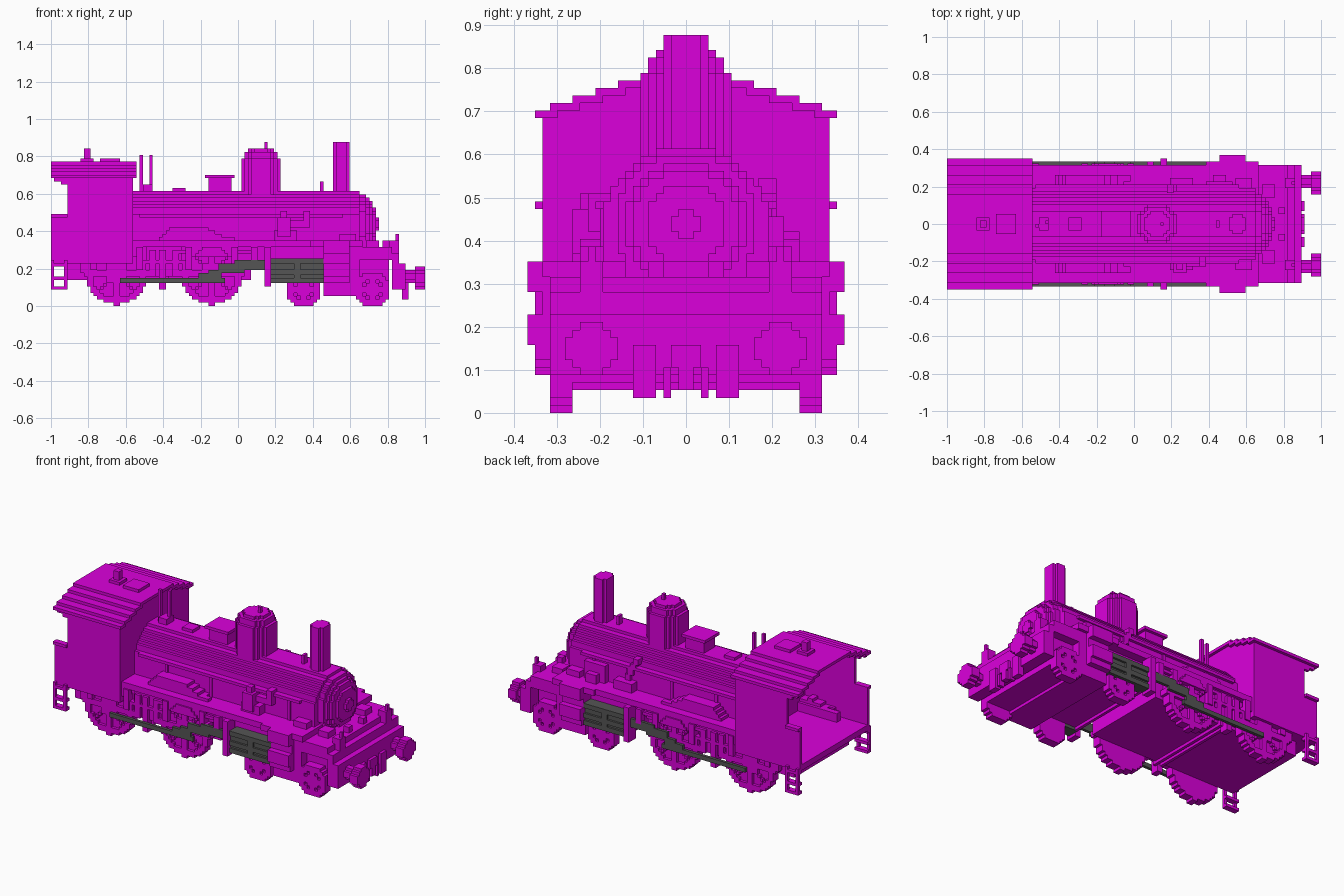
import bpy, bmesh, math
from mathutils import Vector

cube = bpy.data.objects.get("Cube")
if cube:
    bpy.data.objects.remove(cube, do_unlink=True)

U = 2 / 114  # size of one block; all dimensions below count blocks


def material(name, rgb):
    m = bpy.data.materials.new(name)
    m.use_nodes = True
    m.diffuse_color = (*rgb, 1)
    m.node_tree.nodes["Principled BSDF"].inputs["Base Color"].default_value = (*rgb, 1)
    return m


magenta = material("magenta", (0.71, 0, 0.71))
grey = material("dark grey", (0.09, 0.09, 0.09))


def part(name, boxes, mat=magenta, mirror=False):
    """One object from boxes (x0, x1, y0, y1, z0, z1), optionally mirrored in y."""
    bm = bmesh.new()
    if mirror:
        boxes = boxes + [(a, b, -d, -c, e, f) for a, b, c, d, e, f in boxes]
    for x0, x1, y0, y1, z0, z1 in boxes:
        lo, hi = Vector((x0, y0, z0)), Vector((x1, y1, z1))
        for v in bmesh.ops.create_cube(bm, size=1)["verts"]:
            v.co = ((lo + hi) / 2 + v.co * (hi - lo)) * U
    mesh = bpy.data.meshes.new(name)
    bm.to_mesh(mesh)
    bm.free()
    mesh.materials.append(mat)
    obj = bpy.data.objects.new(name, mesh)
    bpy.context.collection.objects.link(obj)


def rows(test, r):
    """Runs of blocks in a square grid where test(a, b) holds."""
    n = math.ceil(r)
    for j in range(-n, n):
        start = None
        for i in range(-n, n + 1):
            inside = i < n and test(i + 0.5, j + 0.5)
            if inside and start is None:
                start = i
            if not inside and start is not None:
                yield start, i, j
                start = None


def disc(axis, c, r, lo, hi, test=None):
    """Stepped disc around an axis, centre c in the two other directions."""
    test = test or (lambda a, b: math.hypot(a, b) < r)
    out = []
    for i0, i1, j in rows(test, r):
        a0, a1, b0, b1 = c[0] + i0, c[0] + i1, c[1] + j, c[1] + j + 1
        out.append({"x": (lo, hi, a0, a1, b0, b1), "y": (a0, a1, lo, hi, b0, b1),
                    "z": (a0, a1, b0, b1, lo, hi)}[axis])
    return out


def wheel(name, x, z, r, hub):
    """Solid web with raised rim, spokes and hub."""
    def spoked(a, b):
        d = math.hypot(a, b)
        spoke = min(abs(a), abs(b)) < 0.8 or abs(abs(a) - abs(b)) < 0.8
        return d < r and (d > r - 2.2 or d < hub or spoke)
    part(name, disc("y", (x, z), r, 15, 17) + disc("y", (x, z), r, 17, 18, spoked),
         mirror=True)


# Wheels
wheel("rear_driving_wheel", -37, 10, 9.6, 3)
wheel("front_driving_wheel", -8, 10, 9.6, 3)
wheel("rear_leading_wheel", 20, 5, 5.3, 2)
wheel("front_leading_wheel", 41, 5, 5.3, 2)

# Frame, bogie and deck
part("main_frame", [(-52, -32, -15, 15, 8, 15), (-32, 4, -15, 15, 8, 18),
                    (4, 9, -15, 15, 14, 18), (9, 26, -15, 15, 8, 18),
                    (26, 37, -15, 15, 3, 18), (37, 46, -15, 15, 4, 18)])
part("cross_stays", [(x, x + 1, -16, 16, 7, 9) for x in (-24, -22, 10)])
part("running_board", [(-32, 22, -18, 18, 18, 20), (22, 38, -19, 19, 18, 20)])
part("front_deck", [(35, 47, -18, 18, 14, 18), (47, 49, -18, 18, 13, 16),
                    (34, 39, -8, 8, 18, 20)])
part("front_beam", [(47, 51, -18, 18, 5, 13)])
part("lower_frame_rail", [(-48, 4, 14, 16, 14, 18)], mirror=True)

# Valve gear and springs along each side
gear = []
for x in (-37, -8):
    gear += [(x - 5 + k, x + 5 - k, 17, 18.5, 15 + k, 16 + k) for k in range(3)]
    gear += [(x + s * 7 - 1, x + s * 7 + 1, 17, 18.5, 11, 18) for s in (-1, 1)]
gear += [(x, x + 2, 16, 18, 9, 17) for x in (-46, -27, -20)]
gear += [(-24, -22, 15, 18, 5, 17), (-48, -44, 16, 18, 10, 14),
         (-30, -16, 17, 18, 13, 14), (-20, 4, 17, 18, 16, 17), (-28, -17, 15, 17, 9, 18)]
part("valve_gear", gear, mirror=True)

# Rods and slatted cylinders
part("connecting_rod", [(-36, -4, 18, 19, 7, 8.5), (-12, -5, 18, 19, 8.5, 10),
                        (-9, 2, 18, 19, 10, 11), (-6, 9, 18, 19, 11, 13),
                        (-1, 9, 18, 19, 13, 14)], grey, True)
part("cylinder", [(10, 26, 15, 18.3, 7, 14.5)]
     + [(10, 26, 18, 19, z, z + 1.6) for z in (7, 9.5, 12.9)]
     + [(17, 19, 18, 19, 7, 14.5)], grey, True)
part("cylinder_bracket", [(8, 10, 16, 20, 6, 18), (4, 6, 17, 19, 13, 18)], mirror=True)
part("cylinder_chest", [(26, 37, 14, 18, 3, 18), (26, 34, 18, 20, 7, 9),
                        (26, 34, 18, 21, 9, 13), (26, 34, 18, 19, 13, 16),
                        (26, 34, 15, 21, 16, 20)], mirror=True)

# Boiler and stepped smokebox door
part("boiler", disc("x", (0, 24), 11.2, -32, 37))
part("boiler_bands", [(x, x + 1, 10, 11.4, 20, 28) for x in (-20, -3, 14, 27)], mirror=True)
part("handrail", [(-30, 32, 11, 12, 27, 28)], mirror=True)
door = []
for r, x in ((9.4, 39), (8.2, 40), (7.2, 41), (5.2, 42), (1.9, 43)):
    door += disc("x", (0, 25), r, 36, x)
part("smokebox_door", door)

# Fittings on top of the boiler
part("chimney", [(29, 34, -2, 2, 34, 50), (30, 33, -3, 3, 34, 50)])
dome = []
for r, z in ((6.2, 45), (5.2, 47), (4.2, 48)):
    dome += disc("z", (7, 0), r, 33, z)
part("steam_dome", dome + [(8, 9, -0.5, 0.5, 47, 50)])
part("sand_box", [(-9, -2, -3, 3, 34, 39), (-10, -1, -4, 4, 39, 40)])
part("boiler_hatch", [(-20, -16, -2, 2, 34, 36)])
part("whistle_pipes", [(x, x + 1, y, y + 1, 34, 46) for x, y in ((-30, -1), (-27, 0))]
     + [(-29, -26, -2, 2, 34, 37)])
part("front_valve", [(25, 26, -1, 1, 34, 38)])

# Boxes, splashers and pump on the running board
part("splasher", [(-24 + k, -3 - 2 * k, 11, 15, 20 + k, 21 + k) for k in range(4)], mirror=True)
part("side_boxes", [(11, 18, 11, 14, 20, 23), (-20, -1, 13, 15, 20, 21),
                    (31, 36, 10, 14, 20, 22)], mirror=True)
part("pump", disc("z", (14, -13), 2.3, 21, 27) + [(13, 15, -14, -12, 20, 29)])
part("feed_box", [(22, 30, 11, 13, 20, 26), (24, 28, 13, 15, 20, 23)])
part("feed_pipe", [(10 + k, 12 + k, 9.5, 12, 29 - 2 * k, 31 - 2 * k) for k in range(5)])
part("injector", [(16, 22, -13, -10, 24, 26), (20, 22, -13, -10, 24, 29)])

# Cab with stepped arched roof, open at the back
part("cab_floor", [(-57, -32, -19, 19, 13, 15)])
part("cab_side", [(-57, -32, 18, 19, 13, 27), (-52, -32, 18, 19, 27, 40),
                  (-57, -52, 18, 20, 27, 28), (-56, -52, 18, 19, 38, 40),
                  (-54, -52, 18, 19, 37, 38)], mirror=True)
half = [20, 18, 15, 12, 9]
part("cab_front", [(-33, -32, -19, 19, 13, 40)]
     + [(-33, -32, -h, h, 39 + k, 40 + k) for k, h in enumerate(half) if k])
roof = [(-57, -31, half[k + 1] - 1, half[k], 39 + k, 40 + k) for k in range(4)]
part("cab_roof", roof + [(-57, -31, 0, 9, 43, 44)], mirror=True)
part("roof_hatch", [(-42, -36, -3, 3, 44, 45)])
part("roof_vent", [(-48, -44, -2, 2, 44, 45), (-47, -45, -1, 1, 45, 48)])

# Ladders below the cab
part("cab_ladder", [(x, x + 1, 19, 20, 5, 14) for x in (-57, -53)]
     + [(-57, -52, 18, 20, z, z + 1) for z in (5, 8, 12)], mirror=True)

# Buffers, coupling and guard irons
part("buffer", disc("x", (13, 9), 1.6, 50, 55)
     + [(54, 57, 9 + k, 16 - k, 7 - k, 10 + k) for k in range(3)], mirror=True)
part("coupling", [(50, 52, -2, 2, 6, 9), (50, 52, -1, 1, 3, 6), (49, 51, -3, 3, 5, 9)])
part("guard_iron", [(50, 52, 4, 7, 2, 9), (50, 52, 2, 3, 2, 6)], mirror=True)
part("lamp", [(46, 49, 11, 14, 16, 20), (48, 49, 12, 13, 20, 22)], mirror=True)
part("deck_boxes", [(39, 43, 8, 12, 18, 20), (44, 46, 3, 5, 18, 20)], mirror=True)
